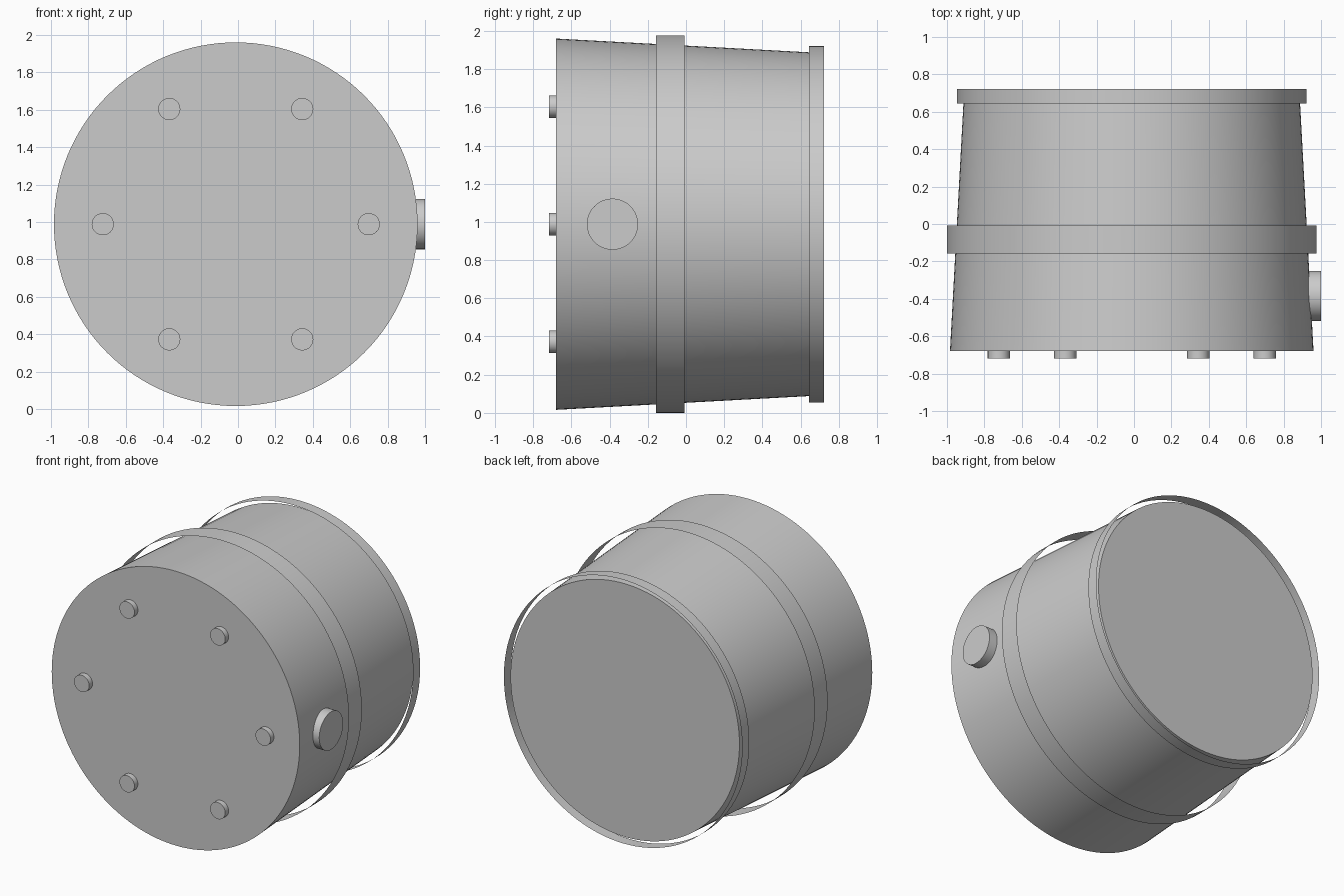
import bpy
import math
from mathutils import Matrix, Vector

cube = bpy.data.objects.get("Cube")
if cube:
    bpy.data.objects.remove(cube, do_unlink=True)

CX, CZ = -0.012, 0.988      # drum axis

grey = bpy.data.materials.new("plain grey")
grey.use_nodes = True
colour = (0.6, 0.6, 0.6, 1)
grey.diffuse_color = colour
grey.node_tree.nodes["Principled BSDF"].inputs["Base Color"].default_value = colour


def tube(name, start, end, r_start, r_end, sides=128, caps=True):
    """Cylinder or cone from start to end; without caps it is an open hoop."""
    start, end = Vector(start), Vector(end)
    axis = end - start
    bpy.ops.mesh.primitive_cone_add(
        vertices=sides, radius1=r_start, radius2=r_end, depth=axis.length,
        end_fill_type='NGON' if caps else 'NOTHING')
    ob = bpy.context.object
    ob.name = name
    turn = Vector((0, 0, 1)).rotation_difference(axis).to_matrix().to_4x4()
    ob.data.transform(Matrix.Translation((start + end) / 2) @ turn)
    ob.data.materials.append(grey)
    bpy.ops.object.shade_smooth_by_angle(angle=math.radians(30))
    return ob


# Tapered drum body
tube("drum_body", (CX, -0.68, CZ), (CX, 0.70, CZ), 0.972, 0.897)

# Thin open hoops standing off the body
tube("middle_hoop", (CX, -0.157, CZ), (CX, -0.008, CZ), 0.988, 0.988, caps=False)
tube("back_hoop", (CX, 0.643, CZ), (CX, 0.722, CZ), 0.934, 0.934, caps=False)

# Ring of studs on the front face
for i in range(6):
    a = i * math.tau / 6
    x, z = CX + 0.711 * math.cos(a), CZ + 0.711 * math.sin(a)
    tube(f"front_stud_{i + 1}", (x, -0.66, z), (x, -0.718, z), 0.059, 0.059, 48)

# Round port on the left side
tube("side_port", (0.88, -0.385, CZ), (1.0, -0.385, CZ), 0.134, 0.134, 64)
